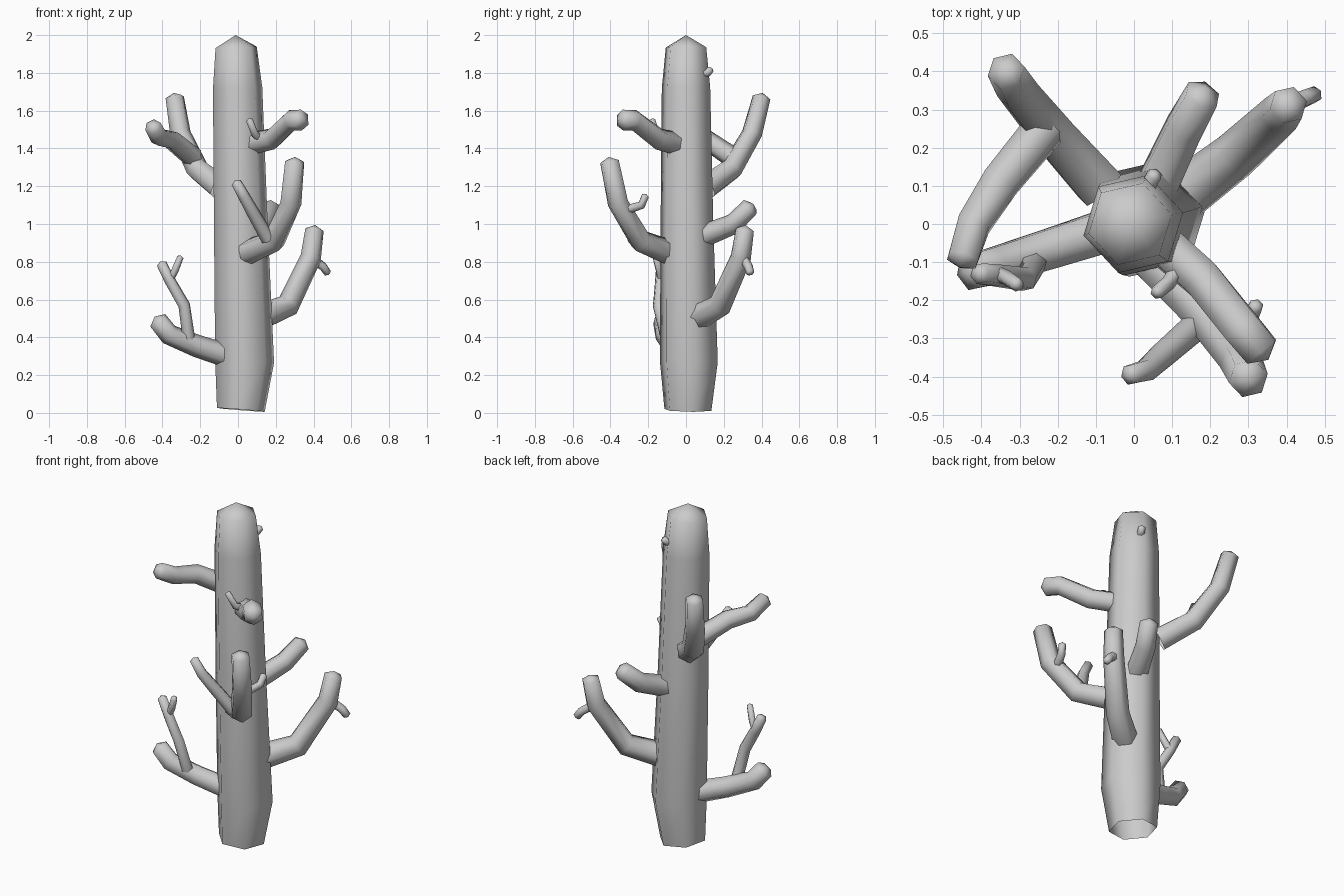
import bpy, bmesh, math
from mathutils import Vector

SIDES = 6


def limb(name, pts, radii, cap=0.5, phase=13):
    """Six-sided tube along a path, open at the base, closed by a low cone at the tip."""
    pts = [Vector(p) for p in pts]
    n = len(pts)
    if len(radii) == 2:
        a, b = radii
        radii = [a + (b - a) * i / (n - 1) for i in range(n)]
    bm = bmesh.new()
    rings = []
    for i, p in enumerate(pts):
        d = Vector()
        if i > 0:
            d += (p - pts[i - 1]).normalized()
        if i < n - 1:
            d += (pts[i + 1] - p).normalized()
        q = Vector((0, 0, 1)).rotation_difference(d.normalized())
        ring = []
        for k in range(SIDES):
            t = math.radians(phase) + math.tau * k / SIDES
            ring.append(bm.verts.new(p + q @ Vector((math.cos(t), math.sin(t), 0)) * radii[i]))
        rings.append(ring)
    tip = bm.verts.new(pts[-1] + (pts[-1] - pts[-2]).normalized() * radii[-1] * cap)
    for k in range(SIDES):
        j = (k + 1) % SIDES
        for lo, hi in zip(rings, rings[1:]):
            bm.faces.new((lo[k], lo[j], hi[j], hi[k]))
        bm.faces.new((rings[-1][k], rings[-1][j], tip))
    for f in bm.faces:
        f.smooth = True
    me = bpy.data.meshes.new(name)
    bm.to_mesh(me)
    bm.free()
    ob = bpy.data.objects.new(name, me)
    bpy.context.collection.objects.link(ob)
    return ob


# Trunk
limb("trunk",
     [(0.015, 0.01, 0.016), (0.035, 0.015, 0.27), (0.015, 0.005, 1.0),
      (-0.002, 0, 1.72), (-0.01, 0, 1.935)],
     [0.13, 0.16, 0.146, 0.134, 0.112], cap=0.58)

# Main branches
limb("branch_back_left",
     [(-0.09, 0.10, 1.19), (-0.215, 0.24, 1.29), (-0.305, 0.35, 1.48), (-0.335, 0.40, 1.67)],
     (0.07, 0.05))
limb("branch_upper_front_right",
     [(0.07, -0.05, 1.425), (0.18, -0.145, 1.45), (0.285, -0.275, 1.55), (0.335, -0.335, 1.55)],
     (0.06, 0.055))
limb("branch_front_right",
     [(0.05, -0.09, 0.85), (0.19, -0.24, 0.91), (0.28, -0.36, 1.11), (0.30, -0.405, 1.33)],
     (0.068, 0.052))
limb("branch_back_right",
     [(0.12, 0.07, 0.51), (0.265, 0.18, 0.57), (0.385, 0.29, 0.82), (0.405, 0.312, 0.97)],
     (0.07, 0.05))
limb("branch_back",
     [(0.06, 0.10, 0.94), (0.13, 0.25, 1.0), (0.18, 0.34, 1.09)],
     (0.06, 0.05))
limb("branch_left",
     [(-0.08, -0.02, 0.31), (-0.22, -0.065, 0.355), (-0.365, -0.11, 0.415), (-0.425, -0.125, 0.49)],
     (0.063, 0.052))

# Side shoots growing from the branches
limb("shoot_back_left",
     [(-0.235, 0.25, 1.35), (-0.35, 0.11, 1.445), (-0.42, 0.0, 1.46), (-0.45, -0.095, 1.515)],
     (0.056, 0.045))
limb("shoot_front_right",
     [(0.16, -0.27, 0.92), (0.08, -0.34, 1.06), (0.03, -0.385, 1.15), (-0.01, -0.395, 1.22)],
     (0.038, 0.028))
limb("shoot_left",
     [(-0.26, -0.10, 0.39), (-0.285, -0.145, 0.57), (-0.36, -0.135, 0.70), (-0.405, -0.13, 0.79)],
     (0.034, 0.028))

# Small twigs
limb("twig_shoot_left",
     [(-0.365, -0.13, 0.70), (-0.335, -0.14, 0.75), (-0.305, -0.16, 0.825)], (0.022, 0.018))
limb("twig_upper_front_right",
     [(0.12, -0.11, 1.45), (0.09, -0.155, 1.475), (0.06, -0.18, 1.55)], (0.022, 0.018))
limb("twig_front_right",
     [(0.28, -0.30, 1.08), (0.31, -0.235, 1.10), (0.32, -0.215, 1.15)], (0.024, 0.02))
limb("twig_back_right",
     [(0.40, 0.31, 0.81), (0.45, 0.33, 0.775), (0.475, 0.34, 0.74)], (0.026, 0.022))
limb("twig_trunk",
     [(0.03, 0.08, 1.795), (0.045, 0.115, 1.80), (0.055, 0.13, 1.82)], (0.022, 0.02))
